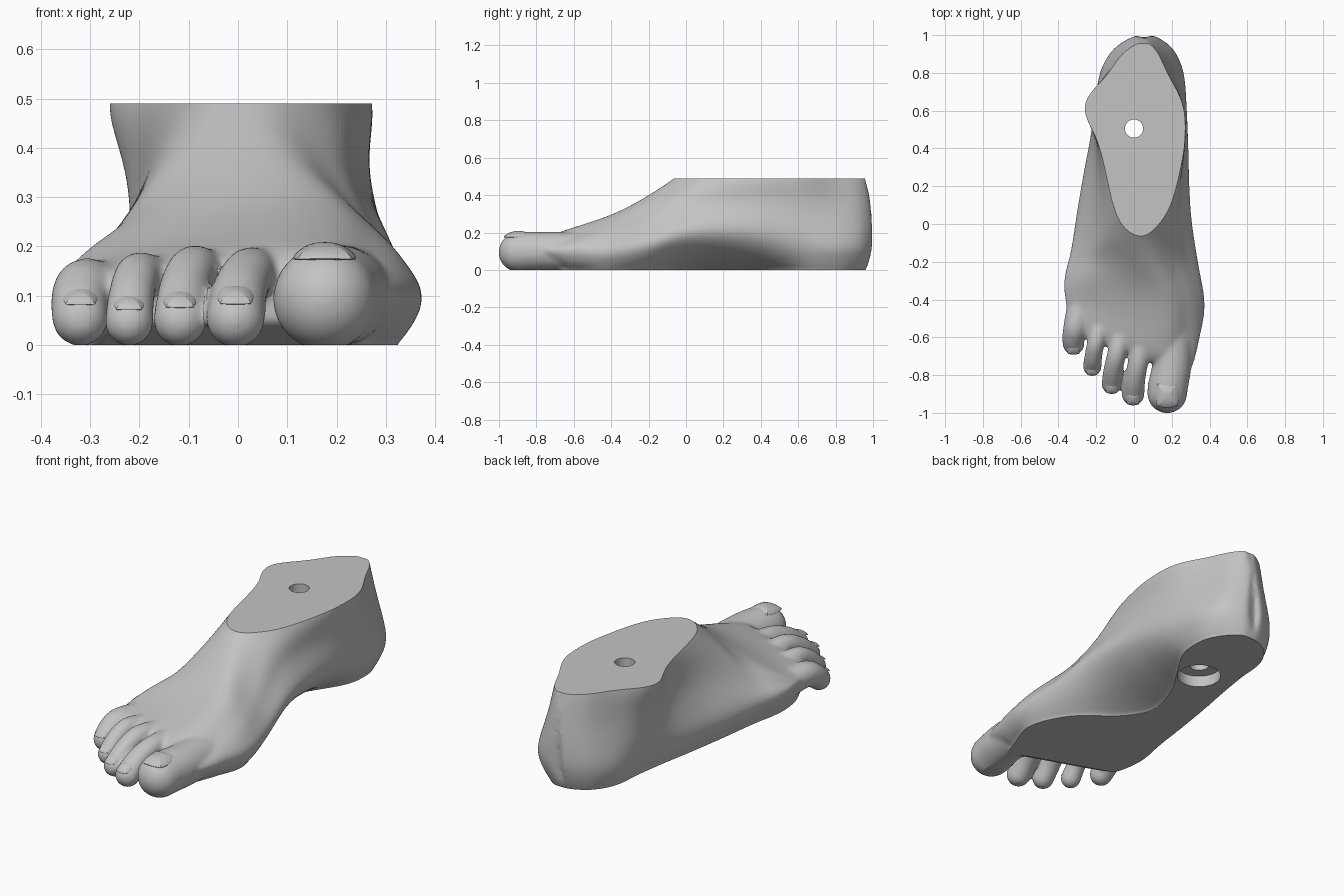
import bpy, bmesh, math
from mathutils import Matrix, Vector

cube = bpy.data.objects.get("Cube")
if cube:
    bpy.data.objects.remove(cube, do_unlink=True)

grey = bpy.data.materials.new("plain grey")
grey.use_nodes = True
grey.diffuse_color = (0.55, 0.55, 0.55, 1)
grey.node_tree.nodes["Principled BSDF"].inputs["Base Color"].default_value = (0.55, 0.55, 0.55, 1)

CUT_HEIGHT = 0.49


def spline(points, steps):
    """Smooth curve through points of any dimension."""
    out = []
    last = len(points) - 1
    for i in range(last):
        a, b = points[max(i - 1, 0)], points[i]
        c, d = points[i + 1], points[min(i + 2, last)]
        for s in range(steps):
            t = s / steps
            out.append([q + 0.5 * t * (r - p + t * (2 * p - 5 * q + 4 * r - u + t * (3 * (q - r) + u - p)))
                        for p, q, r, u in zip(a, b, c, d)])
    out.append(list(points[-1]))
    return out


def make_object(name, bm):
    mesh = bpy.data.meshes.new(name)
    bm.to_mesh(mesh)
    bm.free()
    mesh.materials.append(grey)
    obj = bpy.data.objects.new(name, mesh)
    bpy.context.collection.objects.link(obj)
    return obj


def bake(obj):
    """Replace the mesh by its modified result."""
    graph = bpy.context.evaluated_depsgraph_get()
    mesh = bpy.data.meshes.new_from_object(obj.evaluated_get(graph))
    obj.modifiers.clear()
    obj.data = mesh


def smooth(obj):
    bpy.ops.object.select_all(action="DESELECT")
    obj.select_set(True)
    bpy.context.view_layer.objects.active = obj
    bpy.ops.object.shade_smooth_by_angle(angle=math.radians(22))


def warp(x, y, z):
    """Slant the toe line, lift the sole under it and round the back of the heel."""
    front = min(max((-0.1 - y) / 0.4, 0), 1)
    heel = max((y - 0.6) / 0.4, 0) ** 2
    lean = 0.04 * ((z - 0.17) / 0.32) ** 2 if z > 0.17 else 0.04 * ((0.17 - z) / 0.17) ** 2
    lift = 0.4 * max(-0.53 - y, 0) * max(1 - z / 0.15, 0)
    return x, y - 0.35 * x * front - heel * lean, z + lift


def section(xo, uo, zu, xt, zt, ui, xi, zi, si):
    """Closed outline of one slice, from the outer sole over the ridge to the inner sole."""
    so = xo + 0.07 * (xi - xo)
    zo = 0.12 if zu > 0.14 else 0.07
    bulge = max(0.035 - 0.09 * zu, -0.01)
    ring = spline([(so, 0), (xo, zo),
                   ((xo + uo) / 2 - bulge, (zo + zu) / 2), (uo, zu), (xt, zt), (ui, zu),
                   ((xi + ui) / 2 + bulge, (zi + zu) / 2), (xi, zi),
                   (si + 0.65 * (xi - si), 0.4 * zi), (si, 0)], 6)
    return [(so, -.04)] + ring + [(si, -.04)]


# Foot sections: y, outer x, upper outer x, upper z, ridge x, ridge z,
# upper inner x, inner x, inner z, inner sole edge
SECTIONS = [
    (-.7, -.25, -.2, .12, .06, .155, .21, .26, .07, .2),
    (-.65, -.33, -.25, .155, .1, .2, .24, .31, .08, .23),
    (-.5, -.37, -.28, .18, .13, .25, .27, .345, .1, .27),
    (-.35, -.37, -.24, .23, .13, .31, .28, .378, .1, .32),
    (-.2, -.345, -.18, .29, .07, .405, .225, .347, .13, .23),
    (-.06, -.325, -.13, .4, .035, .5, .185, .322, .18, .04),
    (.1, -.3, -.12, .48, .04, .62, .205, .303, .2, -.05),
    (.3, -.265, -.145, .52, .04, .68, .24, .293, .2, 0),
    (.45, -.235, -.185, .54, .04, .7, .26, .288, .19, .09),
    (.63, -.205, -.265, .55, .03, .7, .25, .28, .17, .2),
    (.8, -.185, -.13, .55, .04, .7, .165, .265, .15, .21),
    (.92, -.12, -.06, .55, .04, .7, .12, .215, .15, .16),
    (.98, -.04, 0, .55, .05, .7, .09, .145, .15, .11),
    (1, .02, .03, .55, .05, .7, .07, .09, .15, .08),
]

bm = bmesh.new()
rings = []
for y, *shape in spline(SECTIONS, 6):
    rings.append([bm.verts.new(warp(x, y, z)) for x, z in section(*shape)])
for a, b in zip(rings, rings[1:]):
    for i in range(len(a)):
        j = (i + 1) % len(a)
        bm.faces.new((a[i], a[j], b[j], b[i]))
bm.faces.new(rings[0])
bm.faces.new(rings[-1])
bmesh.ops.recalc_face_normals(bm, faces=bm.faces)
# Relax the skin between the sole and the ends
for _ in range(6):
    bmesh.ops.smooth_vert(bm, verts=[v for ring in rings[3:-4] for v in ring[4:-5]], factor=0.5,
                          use_axis_x=True, use_axis_y=True, use_axis_z=True)

# Toes: chains of balls along x, y, z, radius
TOES = {
    "big": [(.21, -.58, .1, .105), (.2, -.75, .1, .105), (.182, -.85, .098, .107), (.176, -.897, .094, .106)],
    "second": [(.04, -.58, .14, .055), (.024, -.72, .145, .054), (.004, -.82, .11, .057), (-.005, -.902, .054, .061)],
    "third": [(-.06, -.55, .135, .053), (-.09, -.68, .152, .051), (-.11, -.77, .112, .052), (-.118, -.847, .05, .055)],
    "fourth": [(-.165, -.5, .125, .047), (-.2, -.62, .143, .047), (-.215, -.7, .105, .048), (-.221, -.755, .047, .051)],
    "little": [(-.285, -.43, .1, .07), (-.31, -.54, .112, .064), (-.321, -.6, .085, .06), (-.32, -.637, .054, .058)],
}
for path in TOES.values():
    for x, y, z, r in spline(path, 8):
        place = Matrix.Translation((x, y, z)) @ Matrix.Diagonal((r, r, r, 1))
        bmesh.ops.create_icosphere(bm, subdivisions=3, radius=1, matrix=place)

# Fuse body and toes into one skin
foot = make_object("foot", bm)
remesh = foot.modifiers.new("fuse", "REMESH")
remesh.mode = "VOXEL"
remesh.voxel_size = 0.008
soften = foot.modifiers.new("soften", "SMOOTH")
soften.factor = 0.5
soften.iterations = 22
bake(foot)

# Flat sole and flat ankle cut
bm = bmesh.new()
bm.from_mesh(foot.data)
for height, up in ((0, -1), (CUT_HEIGHT, 1)):
    bmesh.ops.bisect_plane(bm, geom=bm.verts[:] + bm.edges[:] + bm.faces[:], dist=1e-5,
                           plane_co=(0, 0, height), plane_no=(0, 0, up), clear_outer=True)
    bmesh.ops.edgeloop_fill(bm, edges=[e for e in bm.edges if e.is_boundary])
bmesh.ops.recalc_face_normals(bm, faces=bm.faces)
bm.to_mesh(foot.data)
bm.free()

# Stepped shaft from ankle to heel
bm = bmesh.new()
profile = [(0, -.1), (.108, -.1), (.108, .06), (.048, .06), (.048, .6), (0, .6)]
verts = [bm.verts.new((r, 0.505, z)) for r, z in profile]
edges = [bm.edges.new(pair) for pair in zip(verts, verts[1:])]
bmesh.ops.spin(bm, geom=verts + edges, cent=(0, 0.505, 0), axis=(0, 0, 1), angle=math.tau, steps=48)
bmesh.ops.remove_doubles(bm, verts=bm.verts, dist=1e-4)
bmesh.ops.recalc_face_normals(bm, faces=bm.faces)
shaft = make_object("shaft_cutter", bm)
shaft.hide_render = True
drill = foot.modifiers.new("drill", "BOOLEAN")
drill.operation = "DIFFERENCE"
drill.solver = "EXACT"
drill.object = shaft
bake(foot)
bpy.data.objects.remove(shaft, do_unlink=True)
smooth(foot)

# Toenails: thin domed plates resting on the toe tips
for name, path in TOES.items():
    x, y, z, r = path[-1]
    tilt = 0.1 if name == "big" else 0.45
    bm = bmesh.new()
    bmesh.ops.create_uvsphere(bm, u_segments=32, v_segments=16, radius=1)
    for v in bm.verts:
        side = max(abs(v.co.x), abs(v.co.y), 1e-6)
        square = 1 + 0.5 * (v.co.xy.length / side - 1)
        drop = 0.17 * v.co.x ** 2 + 0.12 * v.co.y ** 2
        v.co = Vector((v.co.x * square * r * .6, v.co.y * square * r * .65, (v.co.z * .12 - drop) * r))
    spot = (x, y - .96 * r * math.sin(tilt), z + .96 * r * math.cos(tilt))
    bm.transform(Matrix.Translation(spot) @ Matrix.Rotation(tilt, 4, "X"))
    smooth(make_object(name + "_toenail", bm))
